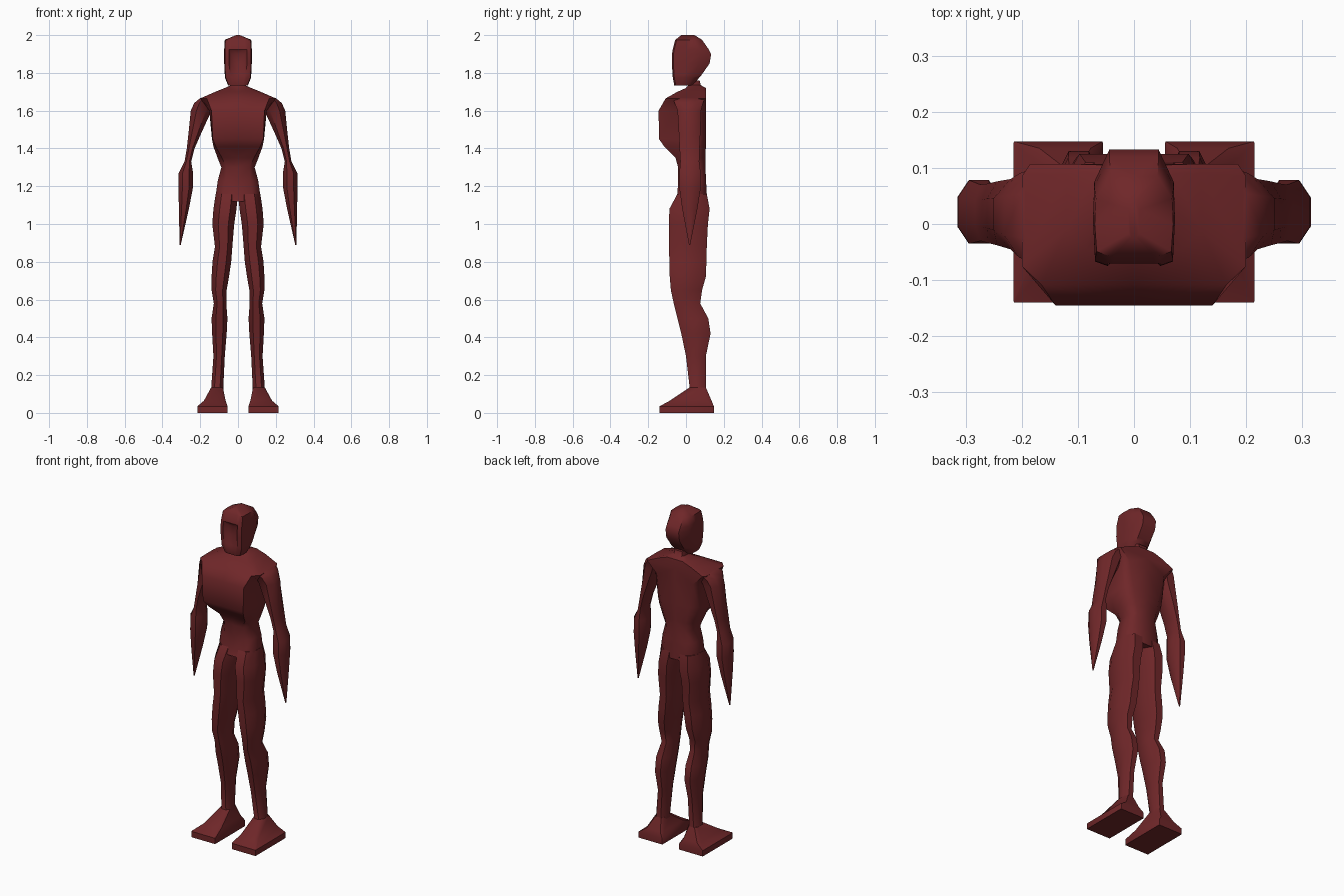
import bpy, bmesh, math

skin = bpy.data.materials.new("dark red")
skin.diffuse_color = (0.16, 0.02, 0.022, 1)


def loft(name, rings, closed=True, angle=50):
    """Skin a stack of equal-length rings, cap the ends and mirror across x."""
    bm = bmesh.new()
    rows = [[bm.verts.new(p) for p in ring] for ring in rings]
    n = len(rows[0])
    for a, b in zip(rows, rows[1:]):
        for i in range(n if closed else n - 1):
            j = (i + 1) % n
            bm.faces.new((a[i], a[j], b[j], b[i]))
    bm.faces.new(rows[0][::-1])
    bm.faces.new(rows[-1])
    bmesh.ops.recalc_face_normals(bm, faces=bm.faces)
    # open halves: make sure the outward side faces away from the centre
    if not closed:
        f = max(bm.faces, key=lambda f: f.calc_center_median().y)
        if f.normal.y < 0:
            bmesh.ops.reverse_faces(bm, faces=bm.faces)
    mesh = bpy.data.meshes.new(name)
    bm.to_mesh(mesh)
    bm.free()
    mesh.materials.append(skin)
    ob = bpy.data.objects.new(name, mesh)
    bpy.context.collection.objects.link(ob)
    bpy.ops.object.select_all(action="DESELECT")
    ob.select_set(True)
    bpy.context.view_layer.objects.active = ob
    bpy.ops.object.shade_smooth_by_angle(angle=math.radians(angle))
    mod = ob.modifiers.new("Mirror", "MIRROR")
    mod.use_mirror_merge = False
    return ob


def limb_ring(z, x0, x1, y0, y1, c=0.27):
    """Chamfered rectangle."""
    a, b = c * (x1 - x0), c * (y1 - y0)
    return [(x0 + a, y0, z), (x1 - a, y0, z), (x1, y0 + b, z), (x1, y1 - b, z),
            (x1 - a, y1, z), (x0 + a, y1, z), (x0, y1 - b, z), (x0, y0 + b, z)]


def torso_ring(z, front, side, back, y0, ya, yb, y1):
    """Half of a body section, from the front seam round to the back seam."""
    return [(0, y0, z), (front, y0, z), (side, ya, z),
            (side, yb, z), (back, y1, z), (0, y1, z)]


def head_ring(z, w, y0, y1, dent=0.0):
    """Half head section with a sunken face panel."""
    return [(0, y0 + dent, z), (0.5 * w, y0 + dent, z), (0.64 * w, y0, z),
            (0.95 * w, y0 + 0.008, z), (w, y0 + 0.4 * (y1 - y0), z),
            (0.97 * w, y0 + 0.72 * (y1 - y0), z), (0.6 * w, y1, z), (0, y1, z)]


# Legs and calves: z, x0, x1, y0, y1
loft("legs", [limb_ring(*r) for r in (
    (0.09, 0.075, 0.150, 0.00, 0.115),
    (0.13, 0.078, 0.142, 0.02, 0.105),
    (0.30, 0.070, 0.130, 0.00, 0.105),
    (0.42, 0.060, 0.137, -0.025, 0.130),
    (0.50, 0.056, 0.140, -0.045, 0.118),
    (0.58, 0.062, 0.128, -0.065, 0.075),
    (0.65, 0.060, 0.140, -0.080, 0.085),
    (0.72, 0.048, 0.140, -0.086, 0.105),
    (0.80, 0.036, 0.135, -0.088, 0.108),
    (0.88, 0.030, 0.122, -0.090, 0.110),
    (1.00, 0.020, 0.136, -0.090, 0.116),
    (1.08, 0.008, 0.130, -0.088, 0.125),
    (1.16, 0.001, 0.118, -0.045, 0.110))])

# Feet: wide soles rising to the ankle
loft("feet", [limb_ring(*r) for r in (
    (0.00, 0.055, 0.215, -0.14, 0.147, 0.01),
    (0.035, 0.055, 0.215, -0.14, 0.147, 0.01),
    (0.065, 0.066, 0.180, -0.085, 0.135, 0.1),
    (0.135, 0.080, 0.142, 0.02, 0.105, 0.2))], angle=40)

# Torso, shoulders and neck
loft("torso", [torso_ring(*r) for r in (
    (1.12, 0.075, 0.112, 0.07, -0.060, -0.020, 0.06, 0.112),
    (1.16, 0.075, 0.117, 0.07, -0.045, -0.010, 0.07, 0.110),
    (1.23, 0.065, 0.107, 0.07, -0.042, -0.010, 0.07, 0.106),
    (1.30, 0.060, 0.088, 0.06, -0.042, -0.010, 0.07, 0.103),
    (1.35, 0.085, 0.108, 0.07, -0.055, -0.015, 0.07, 0.103),
    (1.41, 0.118, 0.130, 0.085, -0.115, -0.030, 0.07, 0.105),
    (1.45, 0.134, 0.138, 0.09, -0.143, -0.050, 0.07, 0.105),
    (1.60, 0.140, 0.152, 0.12, -0.145, -0.055, 0.075, 0.107),
    (1.665, 0.165, 0.200, 0.185, -0.108, -0.075, 0.085, 0.107),
    (1.70, 0.085, 0.120, 0.11, -0.045, -0.010, 0.09, 0.107),
    (1.72, 0.050, 0.070, 0.05, 0.000, 0.020, 0.09, 0.105),
    (1.735, 0.022, 0.036, 0.026, 0.015, 0.03, 0.06, 0.078),
    (1.76, 0.022, 0.036, 0.026, 0.010, 0.03, 0.06, 0.072))], closed=False)

# Arms, tapering to pointed hands
loft("arms", [limb_ring(*r) for r in (
    (0.89, 0.303, 0.309, 0.016, 0.022),
    (1.08, 0.260, 0.313, -0.020, 0.060),
    (1.19, 0.239, 0.315, -0.035, 0.078),
    (1.27, 0.238, 0.314, -0.035, 0.078),
    (1.33, 0.248, 0.283, -0.030, 0.070),
    (1.40, 0.230, 0.271, -0.034, 0.072),
    (1.48, 0.195, 0.262, -0.038, 0.076),
    (1.60, 0.140, 0.250, -0.045, 0.080),
    (1.64, 0.130, 0.232, -0.060, 0.090),
    (1.667, 0.120, 0.200, -0.070, 0.100))])

# Head with a sunken face
loft("head", [head_ring(*r) for r in (
    (1.733, 0.052, -0.062, 0.035),
    (1.775, 0.069, -0.070, 0.070),
    (1.79, 0.070, -0.071, 0.083, 0.008),
    (1.85, 0.073, -0.075, 0.125, 0.012),
    (1.90, 0.073, -0.074, 0.133, 0.022),
    (1.925, 0.073, -0.070, 0.120, 0.0),
    (1.975, 0.070, -0.057, 0.085),
    (2.00, 0.010, -0.025, 0.045))], closed=False)
